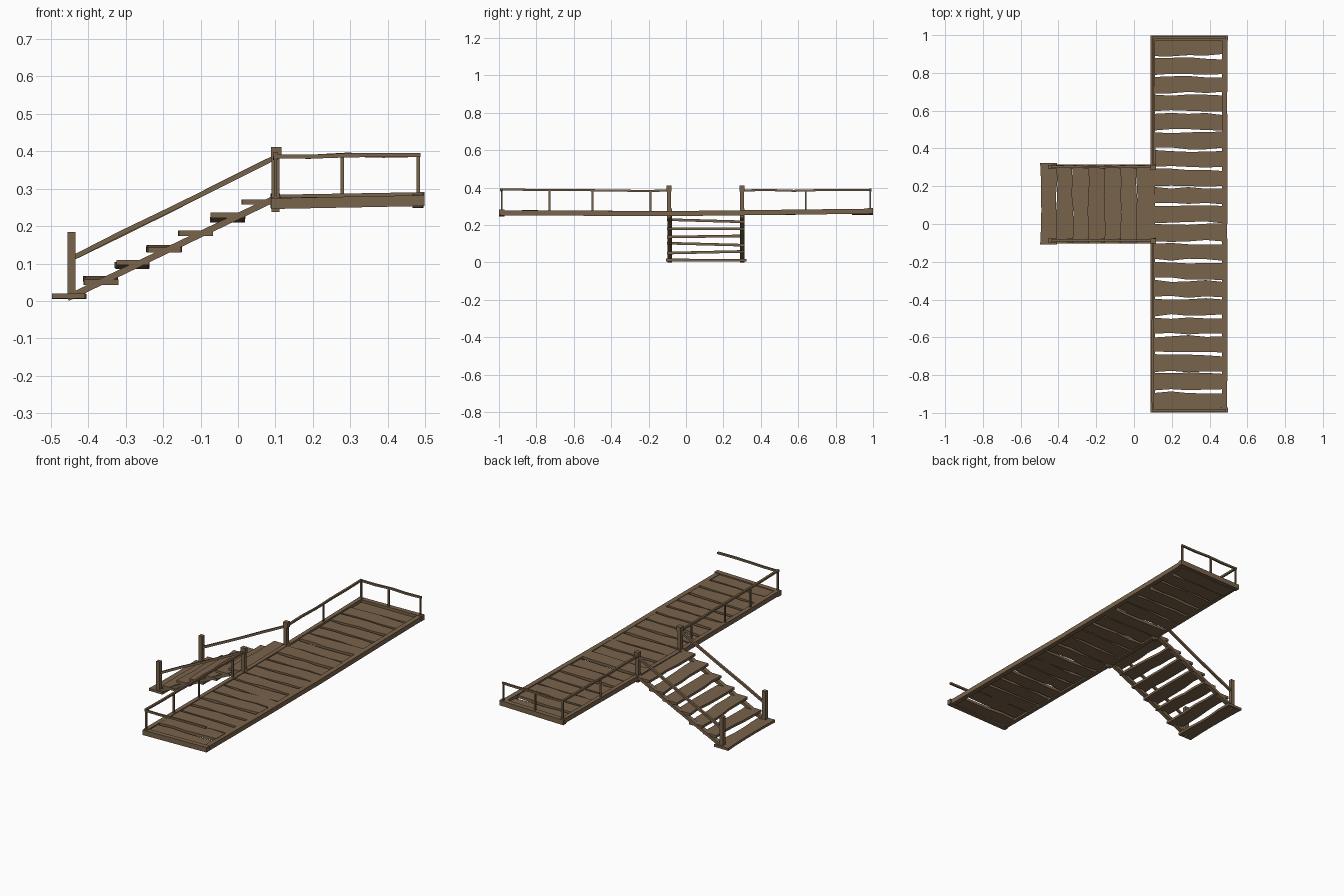
import bpy, bmesh, random
from mathutils import Vector

if "Cube" in bpy.data.objects:
    bpy.data.objects.remove(bpy.data.objects["Cube"])

random.seed(4)
wood = bpy.data.materials.new("weathered_wood")
wood.diffuse_color = (0.19, 0.125, 0.07, 1)
wood.use_nodes = True
wood.node_tree.nodes["Principled BSDF"].inputs["Base Color"].default_value = wood.diffuse_color


def board(name, a, b, width, thick, side=None, segs=1, wob=0.0, bow=0.0):
    """Rough-hewn board from a to b: rectangular rings with jittered edges."""
    a, b = Vector(a), Vector(b)
    axis = (b - a).normalized()
    side = Vector(side if side else (0, 1, 0))
    side = (side - axis * side.dot(axis)).normalized()
    up = axis.cross(side)
    if up.z < 0:
        up = -up
    bm = bmesh.new()
    rings = []
    for i in range(segs + 1):
        lift = random.uniform(-bow, bow) if 0 < i < segs else 0
        c = a.lerp(b, i / segs) + up * lift
        l = side * (width / 2 + random.uniform(-wob, wob))
        r = side * (width / 2 + random.uniform(-wob, wob))
        u = up * thick / 2
        rings.append([bm.verts.new(p) for p in (c - l - u, c + r - u, c + r + u, c - l + u)])
    for p, q in zip(rings, rings[1:]):
        for k in range(4):
            bm.faces.new((p[k], p[(k + 1) % 4], q[(k + 1) % 4], q[k]))
    bm.faces.new(rings[0][::-1])
    bm.faces.new(rings[-1])
    bmesh.ops.recalc_face_normals(bm, faces=bm.faces)
    me = bpy.data.meshes.new(name)
    bm.to_mesh(me)
    bm.free()
    me.materials.append(wood)
    ob = bpy.data.objects.new(name, me)
    bpy.context.collection.objects.link(ob)
    return ob


X, Y = (1, 0, 0), (0, 1, 0)

# Walkway planks
for i in range(20):
    y = -0.933 + i * 0.0983
    z = 0.265 + random.uniform(-0.004, 0.004)
    board("deck_plank", (0.105, y, z), (0.472, y + random.uniform(-0.004, 0.004), z + 0.003),
          0.085, 0.016, Y, 4, 0.006)

# Walkway frame: long beams rise slightly at the ends
for x, w in ((0.1, 0.024), (0.48, 0.028)):
    board("long_beam", (x, -0.99, 0.264), (x, 0, 0.262), w, 0.027, X, 3, 0.001)
    board("long_beam", (x, 0, 0.262), (x, 0.99, 0.274), w, 0.027, X, 3, 0.001)
board("end_beam", (0.088, -0.985, 0.26), (0.498, -0.985, 0.268), 0.028, 0.029, Y)
board("end_beam", (0.088, 0.985, 0.269), (0.498, 0.985, 0.276), 0.028, 0.029, Y)

# Stair treads: (z at the -y end, z at the +y end)
heights = [(0.013, 0.012), (0.05, 0.059), (0.103, 0.092), (0.136, 0.142),
           (0.181, 0.181), (0.229, 0.217), (0.264, 0.264)]
for i, (z0, z1) in enumerate(heights):
    x = -0.452 + i * 0.0847
    over = 0.012 if i == 0 else 0
    board("stair_tread", (x, -0.102 - over / 2, z0), (x, 0.312 + over, z1),
          0.086, 0.014, X, 5, 0.005)

# Stair stringers, newel posts and sloping handrails
for y in (-0.087, 0.302):
    board("stringer", (-0.455, y, 0.008), (0.112, y, 0.28), 0.024, 0.017, Y)
    board("lower_newel", (-0.445, y, 0.005), (-0.445, y, 0.184), 0.022, 0.022, X)
    board("upper_newel", (0.1, y - 0.003, 0.238), (0.1, y - 0.003, 0.39), 0.022, 0.022, X)
    board("newel_cap", (0.102, y - 0.003, 0.38), (0.102, y - 0.003, 0.411), 0.028, 0.026, X)
    board("stair_handrail", (-0.445, y, 0.113), (0.1, y, 0.384), 0.012, 0.013, Y, 4, 0.001, 0.002)

# Walkway handrails
T = 0.011
board("side_rail", (0.1, -0.09, 0.384), (0.1, -0.99, 0.391), T, T, X, 6, 0.001, 0.003)
board("side_rail", (0.1, 0.3, 0.385), (0.1, 0.99, 0.388), T, T, X, 5, 0.001, 0.004)
for y in (-0.987, 0.987):
    board("end_rail", (0.095, y, 0.386), (0.487, y, 0.39), T, T, Y, 4, 0.001, 0.003)

# Slim balusters
for x, y in ((0.1, -0.985), (0.1, -0.73), (0.1, -0.5), (0.1, -0.19),
             (0.1, 0.64), (0.1, 0.985), (0.278, 0.985), (0.481, 0.985)):
    board("baluster", (x, y, 0.27), (x, y, 0.388), 0.009, 0.009, X)
